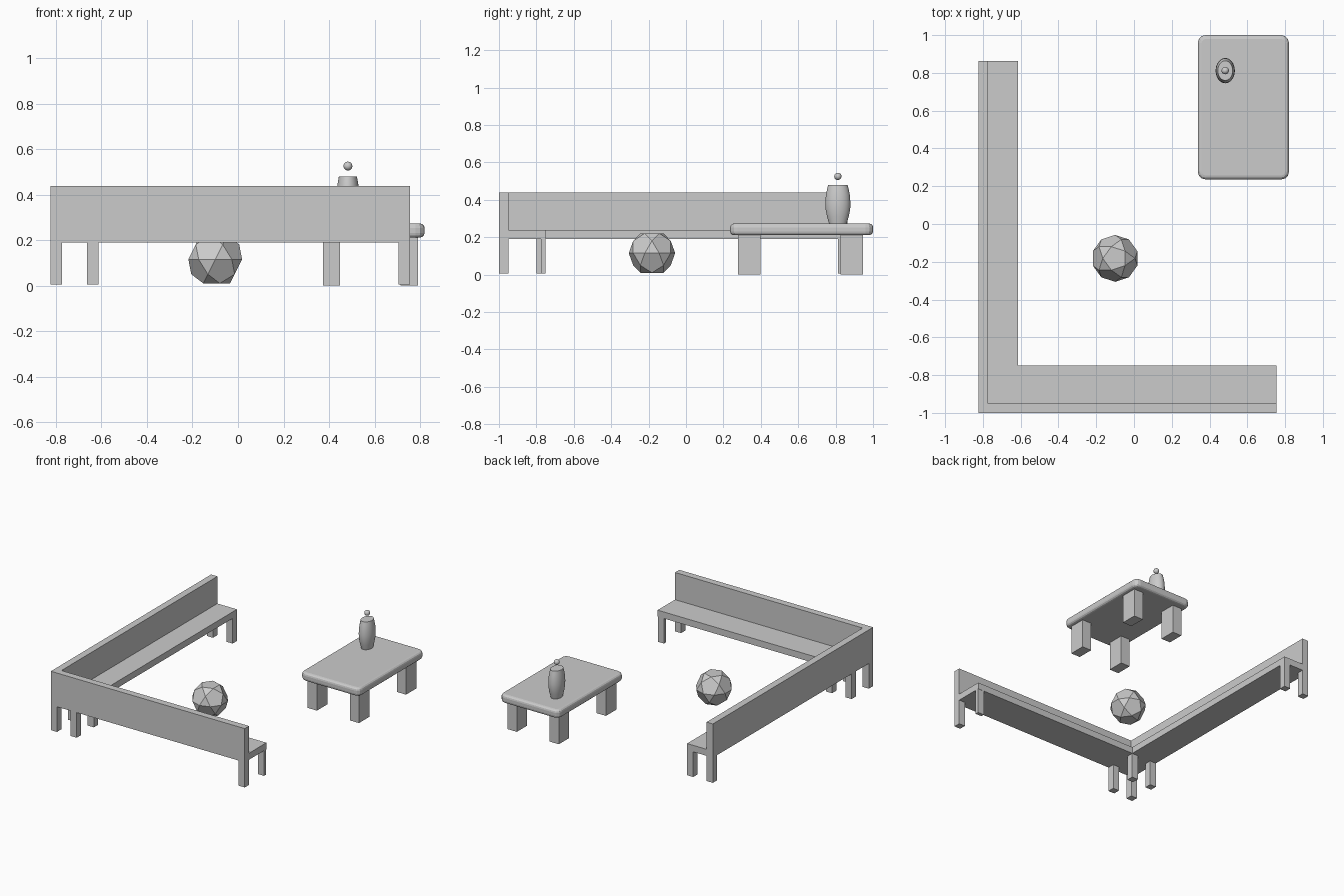
import bpy, bmesh, math

if "Cube" in bpy.data.objects:
    bpy.data.objects.remove(bpy.data.objects["Cube"])

grey = bpy.data.materials.new("light_grey")
grey.diffuse_color = (0.6, 0.6, 0.6, 1)
grey.use_nodes = True
grey.node_tree.nodes["Principled BSDF"].inputs["Base Color"].default_value = grey.diffuse_color


def finish(name, bm, smooth=False):
    bmesh.ops.recalc_face_normals(bm, faces=bm.faces)
    me = bpy.data.meshes.new(name)
    bm.to_mesh(me)
    bm.free()
    me.materials.append(grey)
    ob = bpy.data.objects.new(name, me)
    bpy.context.collection.objects.link(ob)
    if smooth:
        bpy.context.view_layer.objects.active = ob
        ob.select_set(True)
        bpy.ops.object.shade_smooth_by_angle(angle=math.radians(35))
        ob.select_set(False)
    return ob


def prism(name, outline, z0, z1):
    """Extrude a flat outline from z0 up to z1."""
    bm = bmesh.new()
    face = bm.faces.new([bm.verts.new((x, y, z0)) for x, y in outline])
    ext = bmesh.ops.extrude_face_region(bm, geom=[face])
    for v in ext["geom"]:
        if isinstance(v, bmesh.types.BMVert):
            v.co.z = z1
    return finish(name, bm)


def box(name, x0, x1, y0, y1, z0, z1):
    return prism(name, [(x0, y0), (x1, y0), (x1, y1), (x0, y1)], z0, z1)


def ell(x0, y0, x1, y1, wx, wy):
    """L-shaped outline with its corner at (x0, y0)."""
    return [(x0, y0), (x1, y0), (x1, y0 + wy), (x0 + wx, y0 + wy), (x0 + wx, y1), (x0, y1)]


# Corner bench: seat, backrest and legs
prism("bench_seat", ell(-0.823, -1.0, 0.755, 0.863, 0.21, 0.252), 0.19, 0.238)
prism("bench_backrest", ell(-0.823, -1.0, 0.755, 0.863, 0.051, 0.05), 0.238, 0.438)
for x in (-0.823, -0.663):
    for y in (-1.0, -0.80, 0.813):
        box("bench_leg", x, x + 0.05, y, y + 0.05, 0.005, 0.19)
box("bench_end_back_leg", 0.705, 0.755, -1.0, -0.95, 0.005, 0.19)
box("bench_end_front_leg", 0.705, 0.755, -0.776, -0.75, 0.005, 0.19)

# Table top with rounded corners and edges
top = box("table_top", 0.338, 0.82, 0.236, 1.0, 0.211, 0.273)
bm = bmesh.new()
bm.from_mesh(top.data)
upright = [e for e in bm.edges if abs(e.verts[0].co.z - e.verts[1].co.z) > 0.01]
bmesh.ops.bevel(bm, geom=upright, offset=0.04, segments=3, profile=0.5, affect='EDGES')
rim = [e for e in bm.edges if abs(e.verts[0].co.z - e.verts[1].co.z) < 0.001]
bmesh.ops.bevel(bm, geom=rim, offset=0.02, segments=3, profile=0.5, affect='EDGES')
bm.to_mesh(top.data)
bm.free()

# Table legs
for x in (0.373, 0.715):
    for y in (0.278, 0.825):
        box("table_leg", x, x + 0.075, y, y + 0.12, 0, 0.22)

# Oval vase, turned from a half profile of (radius, height)
profile = [(0, 0.272), (0.047, 0.272), (0.058, 0.31), (0.066, 0.35), (0.067, 0.385),
           (0.064, 0.425), (0.058, 0.455), (0.052, 0.48), (0, 0.48)]
bm = bmesh.new()
pts = [bm.verts.new((r, 0, z)) for r, z in profile]
line = [bm.edges.new(p) for p in zip(pts, pts[1:])]
bmesh.ops.spin(bm, geom=pts + line, cent=(0, 0, 0), axis=(0, 0, 1), angle=math.tau, steps=32)
bmesh.ops.remove_doubles(bm, verts=bm.verts, dist=0.0001)
vase = finish("vase", bm, True)
vase.scale.x = 0.76
vase.location = (0.483, 0.812, 0)

# Small bead above the vase
bm = bmesh.new()
bmesh.ops.create_uvsphere(bm, u_segments=20, v_segments=12, radius=0.0195)
finish("vase_bead", bm, True).location = (0.483, 0.812, 0.525)

# Faceted ball of pentagons and triangles
R = 0.124
bm = bmesh.new()
for n, r, z, turn in [(5, 0.5257, 0.8507, 180), (5, 0.8507, 0.5257, 0), (10, 1, 0, 18),
                      (5, 0.8507, -0.5257, 180), (5, 0.5257, -0.8507, 0)]:
    for i in range(n):
        a = math.radians(turn) + math.tau * i / n
        bm.verts.new((R * r * math.cos(a), R * r * math.sin(a), R * z))
bmesh.ops.convex_hull(bm, input=bm.verts)
bmesh.ops.dissolve_limit(bm, angle_limit=0.05, verts=bm.verts, edges=bm.edges)
finish("faceted_ball", bm).location = (-0.1, -0.182, 0.115)
